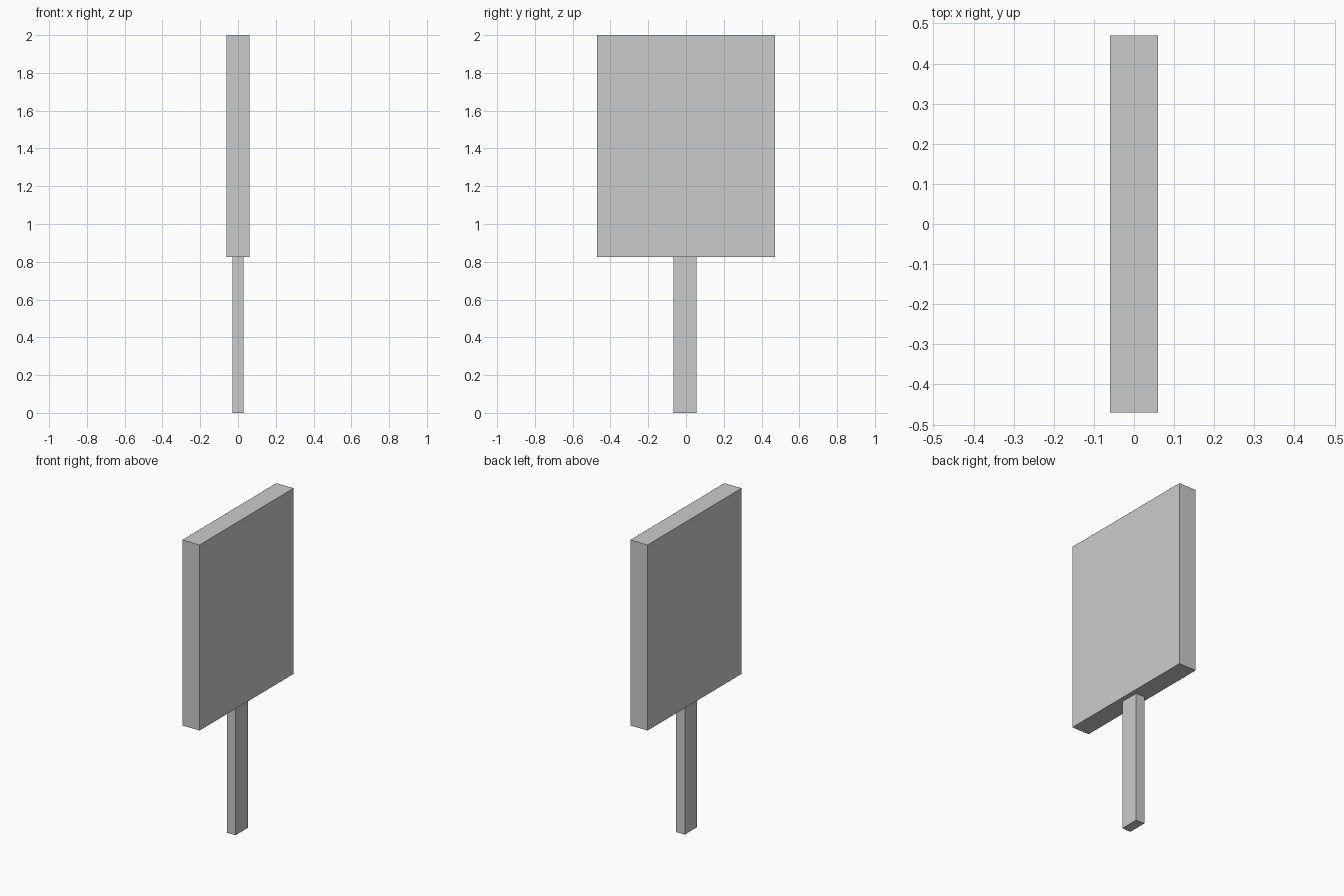
import bpy

if "Cube" in bpy.data.objects:
    bpy.data.objects.remove(bpy.data.objects["Cube"])


def box(name, low, high):
    """Flat-faced box between two opposite corners."""
    centre = [(a + b) / 2 for a, b in zip(low, high)]
    size = [b - a for a, b in zip(low, high)]
    bpy.ops.mesh.primitive_cube_add(size=1, location=centre)
    obj = bpy.context.object
    obj.name = name
    obj.scale = size
    bpy.ops.object.transform_apply(location=False, rotation=False, scale=True)
    return obj


BOARD_BOTTOM = 0.825

# Upright post, slightly off centre under the board
box("post", (-0.03, -0.067, 0), (0.03, 0.055, BOARD_BOTTOM))

# Rectangular sign panel
box("sign_board", (-0.06, -0.47, BOARD_BOTTOM), (0.06, 0.47, 2.0))
